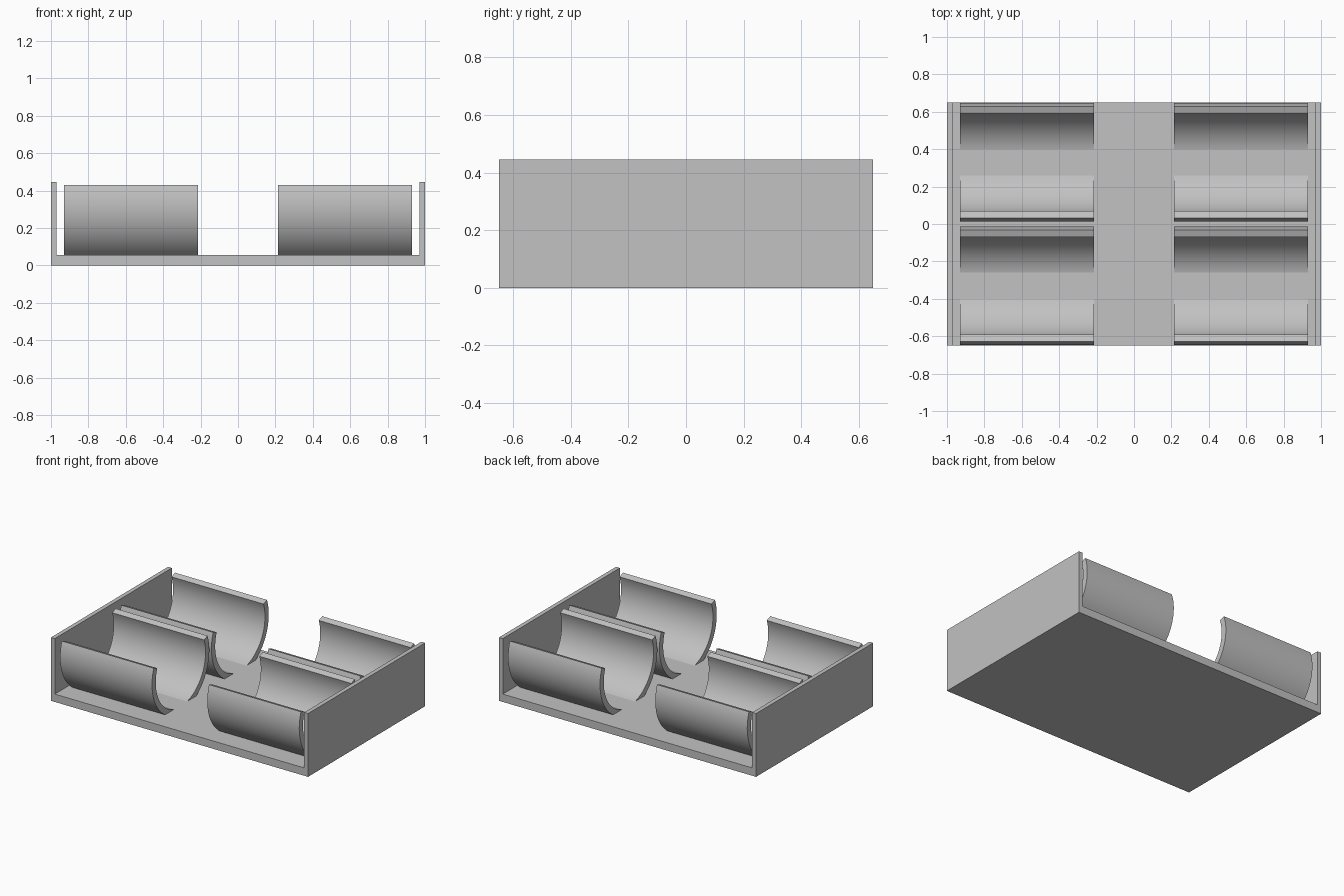
import bpy, bmesh
from math import sin, cos, radians

if "Cube" in bpy.data.objects:
    bpy.data.objects.remove(bpy.data.objects["Cube"], do_unlink=True)

grey = bpy.data.materials.new("plain grey")
grey.use_nodes = True
colour = (0.54, 0.54, 0.54, 1)
grey.diffuse_color = colour
grey.node_tree.nodes["Principled BSDF"].inputs["Base Color"].default_value = colour


def extrude_profile(name, points, offset, smooth=False):
    """Make a solid from a closed 3D outline pushed along an offset."""
    mesh = bpy.data.meshes.new(name)
    bm = bmesh.new()
    face = bm.faces.new([bm.verts.new(p) for p in points])
    moved = bmesh.ops.extrude_face_region(bm, geom=[face], use_keep_orig=True)
    verts = [v for v in moved["geom"] if isinstance(v, bmesh.types.BMVert)]
    bmesh.ops.translate(bm, verts=verts, vec=offset)
    bmesh.ops.recalc_face_normals(bm, faces=bm.faces)
    bm.to_mesh(mesh)
    bm.free()
    mesh.materials.append(grey)
    obj = bpy.data.objects.new(name, mesh)
    bpy.context.collection.objects.link(obj)
    if smooth:
        bpy.ops.object.select_all(action="DESELECT")
        obj.select_set(True)
        bpy.context.view_layer.objects.active = obj
        bpy.ops.object.shade_smooth_by_angle(angle=radians(30))
    return obj


# Tray: floor with an upright wall at each end
floor, wall_in, wall_top, depth = 0.055, 0.97, 0.445, 0.65
half = [(1, 0), (1, wall_top), (wall_in, wall_top), (wall_in, floor)]
outline = half + [(-x, z) for x, z in reversed(half)]
extrude_profile("tray", [(x, -depth, z) for x, z in outline], (0, 2 * depth, 0))

# Cradles: open-topped round clips, sunk slightly into the floor
outer, inner, centre_z, lip = 0.318, 0.2765, 0.322, 20
steps = 72
angles = [radians(180 - lip + (180 + 2 * lip) * i / steps) for i in range(steps + 1)]
for row, y in (("front", -0.33), ("back", 0.33)):
    arc = [(outer, a) for a in angles] + [(inner, a) for a in reversed(angles)]
    for side, x in (("left", 0.215), ("right", -0.93)):
        points = [(x, y + r * cos(a), centre_z + r * sin(a)) for r, a in arc]
        extrude_profile(f"{row}_{side}_cradle", points, (0.715, 0, 0), smooth=True)
